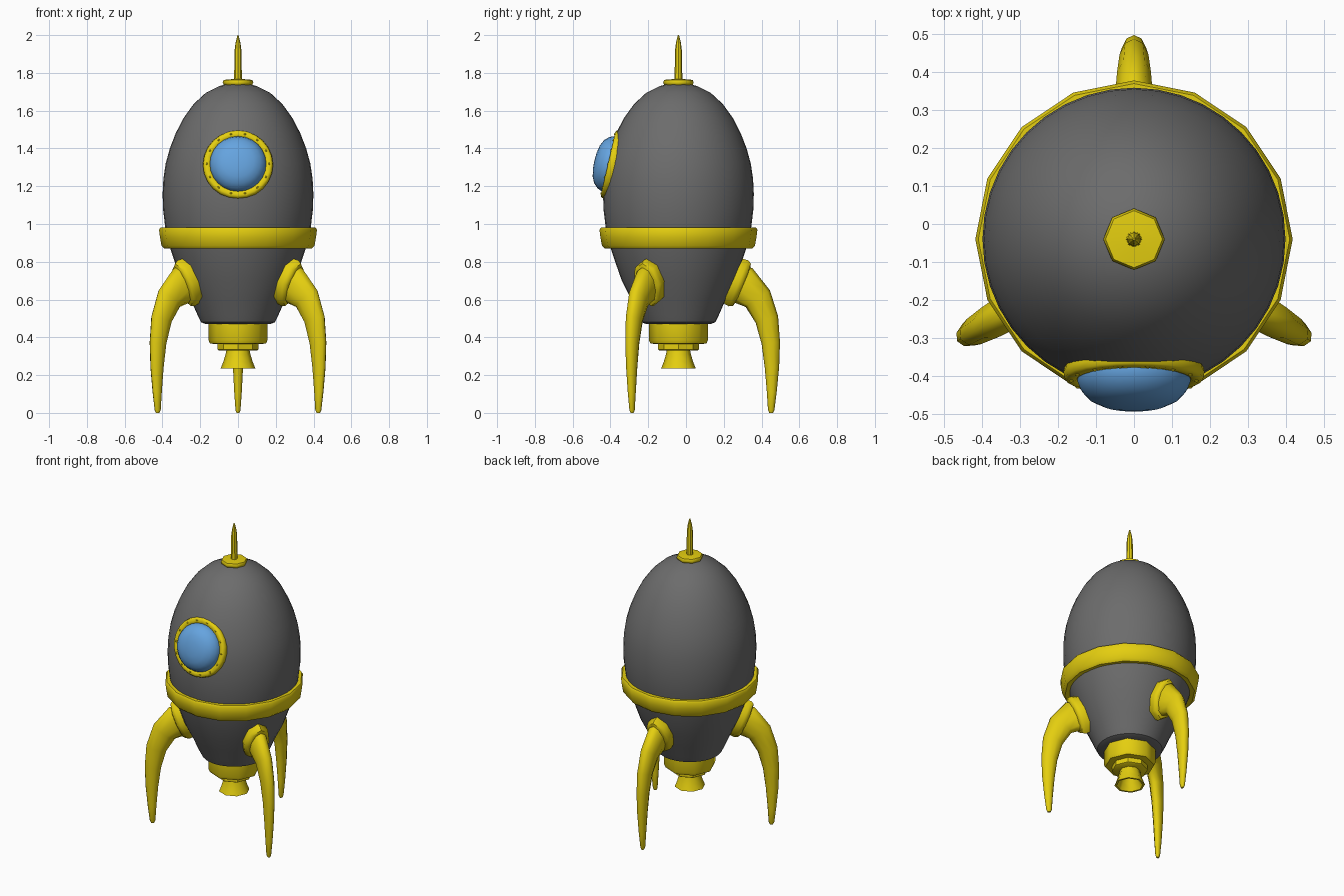
import bpy
import bmesh
from math import cos, sin, pi, radians
from mathutils import Vector, Matrix

cube = bpy.data.objects.get("Cube")
if cube:
    bpy.data.objects.remove(cube, do_unlink=True)

AXIS = Matrix.Translation((0, -0.04, 0))


def material(name, color):
    mat = bpy.data.materials.new(name)
    mat.use_nodes = True
    mat.diffuse_color = (*color, 1)
    bsdf = next(n for n in mat.node_tree.nodes if n.type == 'BSDF_PRINCIPLED')
    bsdf.inputs["Base Color"].default_value = (*color, 1)
    return mat


GREY = material("hull grey", (0.15, 0.15, 0.15))
YELLOW = material("trim yellow", (0.78, 0.62, 0.005))
BLUE = material("glass blue", (0.13, 0.37, 0.74))


def skin(name, rings, mat, place, closed=False, angle=40):
    """Bridge successive rings of points into one smooth-shaded surface."""
    bm = bmesh.new()
    loops = [[bm.verts.new(p) for p in ring] for ring in rings]
    n = len(loops[0])
    pairs = list(zip(loops, loops[1:]))
    if closed:
        pairs.append((loops[-1], loops[0]))
    for a, b in pairs:
        for i in range(n):
            j = (i + 1) % n
            bm.faces.new((a[i], a[j], b[j], b[i]))
    if not closed:
        bm.faces.new(loops[0])
        bm.faces.new(loops[-1])
    bmesh.ops.remove_doubles(bm, verts=bm.verts, dist=0.0001)
    bmesh.ops.recalc_face_normals(bm, faces=bm.faces)
    mesh = bpy.data.meshes.new(name)
    bm.to_mesh(mesh)
    bm.free()
    mesh.materials.append(mat)
    obj = bpy.data.objects.new(name, mesh)
    bpy.context.collection.objects.link(obj)
    obj.matrix_world = place
    bpy.ops.object.select_all(action='DESELECT')
    obj.select_set(True)
    bpy.context.view_layer.objects.active = obj
    bpy.ops.object.shade_smooth_by_angle(angle=radians(angle))
    return obj


def lathe(name, profile, sides, mat, place=AXIS, closed=False, angle=40, squash=1):
    """Turn a (radius, height) profile around the local z axis."""
    turns = [2 * pi * i / sides for i in range(sides)]
    rings = [[(r * cos(t), r * sin(t) * squash, z) for t in turns] for r, z in profile]
    return skin(name, rings, mat, place, closed, angle)


# Egg-shaped hull
lathe("hull", [(0.17, 0.47), (0.195, 0.48), (0.215, 0.52), (0.25, 0.60), (0.30, 0.70),
               (0.335, 0.80), (0.362, 0.88), (0.385, 0.98), (0.397, 1.08), (0.399, 1.16),
               (0.395, 1.24), (0.383, 1.32), (0.361, 1.40), (0.33, 1.48), (0.289, 1.56),
               (0.235, 1.635), (0.17, 1.695), (0.10, 1.73), (0.04, 1.745)], 40, GREY)

# Band around the waist
lathe("waist_band", [(0.35, 0.875), (0.39, 0.87), (0.405, 0.885), (0.413, 0.93),
                     (0.418, 0.97), (0.41, 0.982), (0.37, 0.982)],
      16, YELLOW, closed=True, angle=50)

# Antenna with its base disc
lathe("antenna_base", [(0.05, 1.73), (0.075, 1.735), (0.081, 1.75), (0.075, 1.763),
                       (0.03, 1.767)], 8, YELLOW, angle=60)
lathe("antenna", [(0.021, 1.75), (0.018, 1.92), (0.013, 1.96), (0.003, 2.0)], 8, YELLOW)

# Engine: mount, collar and hollow nozzle
lathe("engine_mount", [(0.156, 0.48), (0.156, 0.385), (0.148, 0.367), (0.12, 0.365)],
      8, YELLOW, angle=50)
lathe("engine_collar", [(0.108, 0.37), (0.108, 0.335), (0.10, 0.33)], 8, YELLOW)
lathe("engine_nozzle", [(0.06, 0.34), (0.066, 0.31), (0.078, 0.27), (0.092, 0.235),
                        (0.08, 0.235), (0.06, 0.28), (0.045, 0.315)], 8, YELLOW, angle=50)

# Three curved legs: centre radius, height, depth half-width, side half-width
LEG = [(0.27, 0.68, 0.105, 0.056), (0.345, 0.675, 0.103, 0.054), (0.42, 0.605, 0.078, 0.047),
       (0.468, 0.495, 0.062, 0.04), (0.489, 0.37, 0.049, 0.034), (0.495, 0.24, 0.038, 0.028),
       (0.494, 0.11, 0.026, 0.021), (0.491, 0.015, 0.017, 0.014), (0.491, 0.0, 0.010, 0.008)]


def leg_rings(sides=10):
    pts = [Vector((r, 0, z)) for r, z, _, _ in LEG]
    rings = []
    for k, (_, _, depth, side) in enumerate(LEG):
        way = (pts[min(k + 1, len(pts) - 1)] - pts[max(k - 1, 0)]).normalized()
        across = Vector((-way.z, 0, way.x))
        if k >= len(LEG) - 2:
            across = Vector((1, 0, 0))
        turns = [2 * pi * i / sides for i in range(sides)]
        rings.append([pts[k] + across * depth * cos(t) + Vector((0, side * sin(t), 0))
                      for t in turns])
    return rings


for name, heading in (("back", 90), ("right", 210), ("left", 330)):
    turn = AXIS @ Matrix.Rotation(radians(heading), 4, 'Z')
    skin(name + "_leg", leg_rings(), YELLOW, turn, angle=60)
    # Collar lying on the sloping hull
    seat = turn @ Matrix.Translation((0.313, 0, 0.688)) @ Matrix.Rotation(radians(113), 4, 'Y')
    lathe(name + "_leg_collar", [(0.128, -0.03), (0.132, 0.005), (0.122, 0.025), (0.095, 0.032)],
          8, YELLOW, seat, angle=50, squash=0.62)

# Porthole, tilted to follow the hull; local z points outwards
PORT = Matrix.Translation((0, -0.395, 1.315)) @ Matrix.Rotation(radians(77), 4, 'X')
lathe("porthole_ring", [(0.148, -0.03), (0.18, -0.03), (0.186, -0.005), (0.182, 0.012),
                        (0.172, 0.018), (0.153, 0.018), (0.146, 0.010)],
      24, YELLOW, PORT, closed=True, angle=50)
lathe("porthole_glass", [(0.15, -0.01), (0.149, 0.02), (0.14, 0.042), (0.118, 0.066),
                         (0.085, 0.082), (0.045, 0.090), (0.01, 0.092)], 24, BLUE, PORT)
RIVETS = 14
for i in range(RIVETS):
    spot = PORT @ Matrix.Rotation(2 * pi * i / RIVETS, 4, 'Z') @ Matrix.Translation((0.165, 0, 0.017))
    lathe("rivet_%d" % (i + 1), [(0.006, -0.003), (0.006, 0.002), (0.003, 0.005)], 8, YELLOW, spot)
